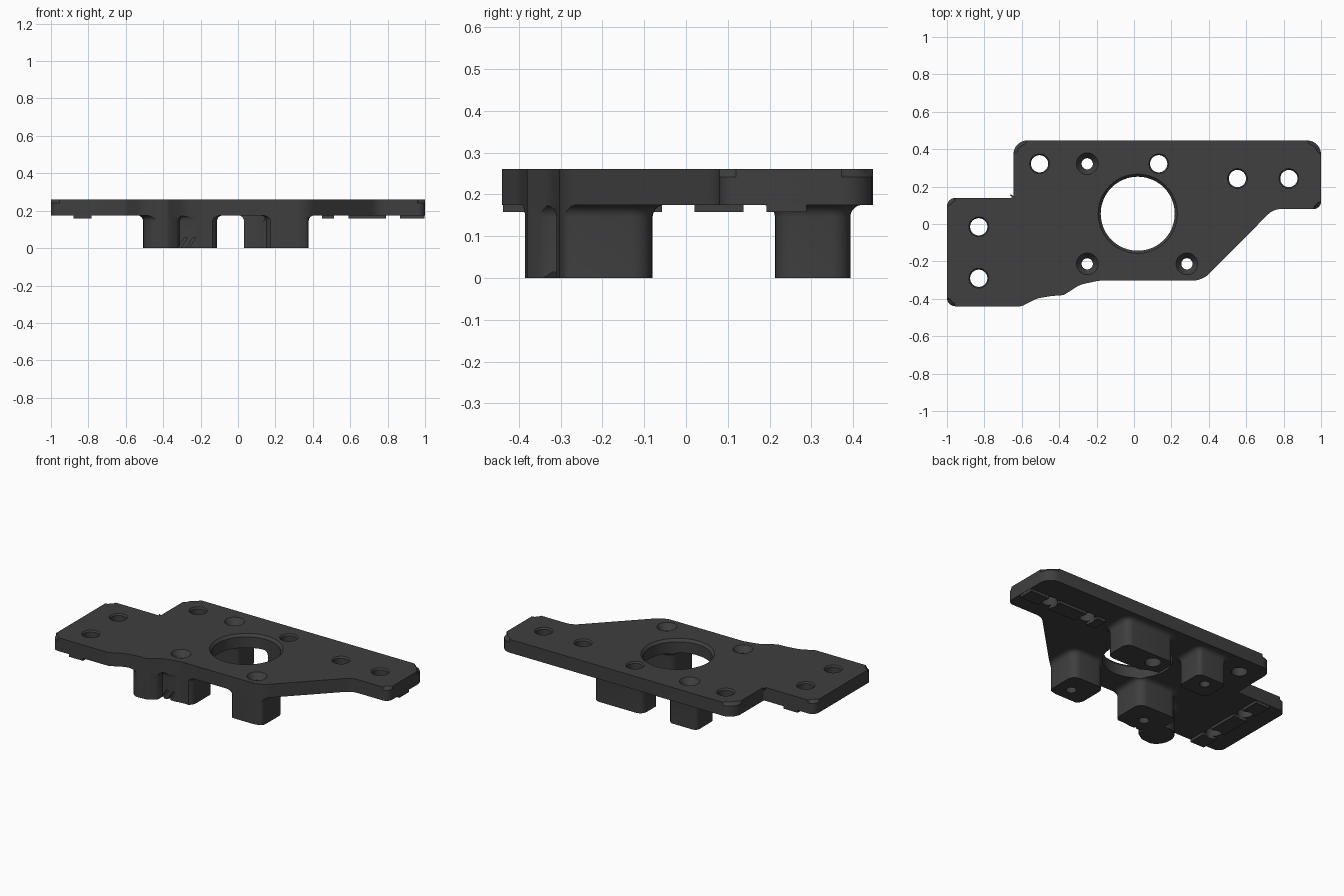
import bpy, bmesh, math
from mathutils import Vector

if "Cube" in bpy.data.objects:
    bpy.data.objects.remove(bpy.data.objects["Cube"])

PLATE_LOW, PLATE_HIGH, CHAMFER = 0.175, 0.26, 0.018

grey = bpy.data.materials.new("dark grey plastic")
grey.diffuse_color = (0.05, 0.05, 0.05, 1)
grey.use_nodes = True
grey.node_tree.nodes["Principled BSDF"].inputs["Base Color"].default_value = grey.diffuse_color


def rounded(corners, steps=6):
    """Outline with every (x, y, radius) corner replaced by an arc."""
    out = []
    for i, (x, y, r) in enumerate(corners):
        p = Vector((x, y))
        a = (Vector(corners[i - 1][:2]) - p).normalized()
        b = (Vector(corners[(i + 1) % len(corners)][:2]) - p).normalized()
        half = a.angle(b) / 2
        if r == 0:
            out.append(p)
            continue
        centre = p + (a + b).normalized() * (r / math.sin(half))
        start = p + a * (r / math.tan(half)) - centre
        end = p + b * (r / math.tan(half)) - centre
        sweep = start.angle_signed(end)
        for k in range(steps + 1):
            t = -sweep * k / steps
            c, s = math.cos(t), math.sin(t)
            out.append(centre + Vector((start.x * c - start.y * s, start.x * s + start.y * c)))
    return out


def loft(bm, rings):
    """Closed solid through (outline, z) rings."""
    loops = [[bm.verts.new((p[0], p[1], z)) for p in pts] for pts, z in rings]
    for low, high in zip(loops, loops[1:]):
        for i in range(len(low)):
            j = (i + 1) % len(low)
            bm.faces.new((low[i], low[j], high[j], high[i]))
    bm.faces.new(loops[0][::-1])
    bm.faces.new(loops[-1])


def circle(x, y, r, n=48):
    return [(x + r * math.cos(math.tau * i / n), y + r * math.sin(math.tau * i / n)) for i in range(n)]


def box_outline(x0, x1, y0, y1, r, grow=0):
    x0, x1, y0, y1, r = x0 - grow, x1 + grow, y0 - grow, y1 + grow, r + grow
    return rounded([(x0, y0, r), (x1, y0, r), (x1, y1, r), (x0, y1, r)])


def finish(bm, name):
    bmesh.ops.recalc_face_normals(bm, faces=bm.faces)
    mesh = bpy.data.meshes.new(name)
    bm.to_mesh(mesh)
    bm.free()
    mesh.materials.append(grey)
    ob = bpy.data.objects.new(name, mesh)
    bpy.context.collection.objects.link(ob)
    return ob


def boolean(ob, other, operation):
    mod = ob.modifiers.new("cut", 'BOOLEAN')
    mod.operation, mod.solver, mod.object = operation, 'EXACT', other
    select(ob)
    bpy.ops.object.modifier_apply(modifier=mod.name)


def select(ob):
    bpy.ops.object.select_all(action='DESELECT')
    ob.select_set(True)
    bpy.context.view_layer.objects.active = ob


# Plate outline, counter-clockwise, with the wavy front edge
outline = rounded([
    (-1, -0.44, 0.045), (-0.6, -0.44, 0.04), (-0.52, -0.398, 0.15), (-0.44, -0.385, 0.1),
    (-0.375, -0.38, 0.03), (-0.29, -0.325, 0.15), (-0.19, -0.303, 0.15), (0.365, -0.303, 0.13),
    (0.745, 0.08, 0.1), (1, 0.08, 0.04), (1, 0.447, 0.075), (-0.645, 0.447, 0.075),
    (-0.645, 0.14, 0.01), (-1, 0.14, 0.045)])

bm = bmesh.new()
loft(bm, [(outline, PLATE_LOW), (outline, PLATE_HIGH)])
rim = [e for e in bm.edges if all(v.co.z > 0.25 for v in e.verts)]
bmesh.ops.bevel(bm, geom=rim, offset=CHAMFER, segments=1, affect='EDGES', clamp_overlap=False)
plate = finish(bm, "mounting_plate")

# Prism that trims the post flares flush with the plate edge
bm = bmesh.new()
loft(bm, [(outline, -0.1), (outline, 0.4)])
trim = finish(bm, "trim_helper")

# Holes: wide bore, plain holes with a chamfer, countersunk screw holes
bm = bmesh.new()


def hole(x, y, r, top_r, sink):
    slope = top_r + (top_r - r) * 0.04 / sink
    loft(bm, [(circle(x, y, r), -0.1), (circle(x, y, r), PLATE_HIGH - sink),
              (circle(x, y, slope), PLATE_HIGH + 0.04)])


hole(0.02, 0.055, 0.198, 0.212, 0.016)
for x, y in [(-0.505, 0.322), (0.132, 0.322), (0.553, 0.243), (0.828, 0.243),
             (-0.83, -0.015), (-0.83, -0.29)]:
    hole(x, y, 0.046, 0.053, 0.01)
for x, y in [(-0.25, 0.322), (-0.25, -0.213), (0.283, -0.213)]:
    hole(x, y, 0.03, 0.058, 0.04)
# Slanted slots near the foot of the front left post
for x in (-0.325, -0.28):
    loft(bm, [([(x + d, -0.42), (x + d + 0.016, -0.42), (x + d + 0.016, -0.295), (x + d, -0.295)], z)
              for d, z in ((-0.01, -0.02), (0.04, 0.058))])
cutter = finish(bm, "hole_cutter")

# Posts, flaring into the underside of the plate
posts = {
    "front_left_post": (-0.385, -0.112, -0.31, -0.08, 0.05),
    "front_left_round_post": (-0.508, -0.31, -0.39, -0.19, 0.095),
    "front_right_post": (0.15, 0.378, -0.31, -0.08, 0.05),
    "back_left_post": (-0.35, -0.15, 0.213, 0.393, 0.03),
    "back_middle_post": (0.032, 0.378, 0.213, 0.393, 0.045),
}
FLARE = 0.03
parts = [plate]
for name, dims in posts.items():
    bm = bmesh.new()
    rings = [(box_outline(*dims), 0)]
    for k in range(6):
        a = math.pi / 2 * k / 5
        rings.append((box_outline(*dims, grow=FLARE * (1 - math.cos(a))),
                      PLATE_LOW - FLARE + FLARE * math.sin(a)))
    loft(bm, rings)
    post = finish(bm, name)
    boolean(post, trim, 'INTERSECT')
    parts.append(post)

# The two front left posts form one body
boolean(parts[1], parts[2], 'UNION')
bpy.data.objects.remove(parts.pop(2))

# Locating ribs under both arms, interrupted around the holes
bm = bmesh.new()
ribs = [(a, b, 0.193, 0.288) for a, b in ((0.45, 0.512), (0.592, 0.79), (0.867, 0.998))]
ribs += [(-0.88, -0.782, a, b) for a, b in ((-0.438, -0.328), (-0.255, -0.058), (0.02, 0.137))]
for x0, x1, y0, y1 in ribs:
    pts = [(x0, y0), (x1, y0), (x1, y1), (x0, y1)]
    loft(bm, [(pts, 0.158), (pts, PLATE_LOW)])
parts.append(finish(bm, "locating_ribs"))

for part in parts:
    boolean(part, cutter, 'DIFFERENCE')
    select(part)
    bpy.ops.object.shade_smooth_by_angle(angle=math.radians(30))

for helper in (trim, cutter):
    bpy.data.objects.remove(helper)
